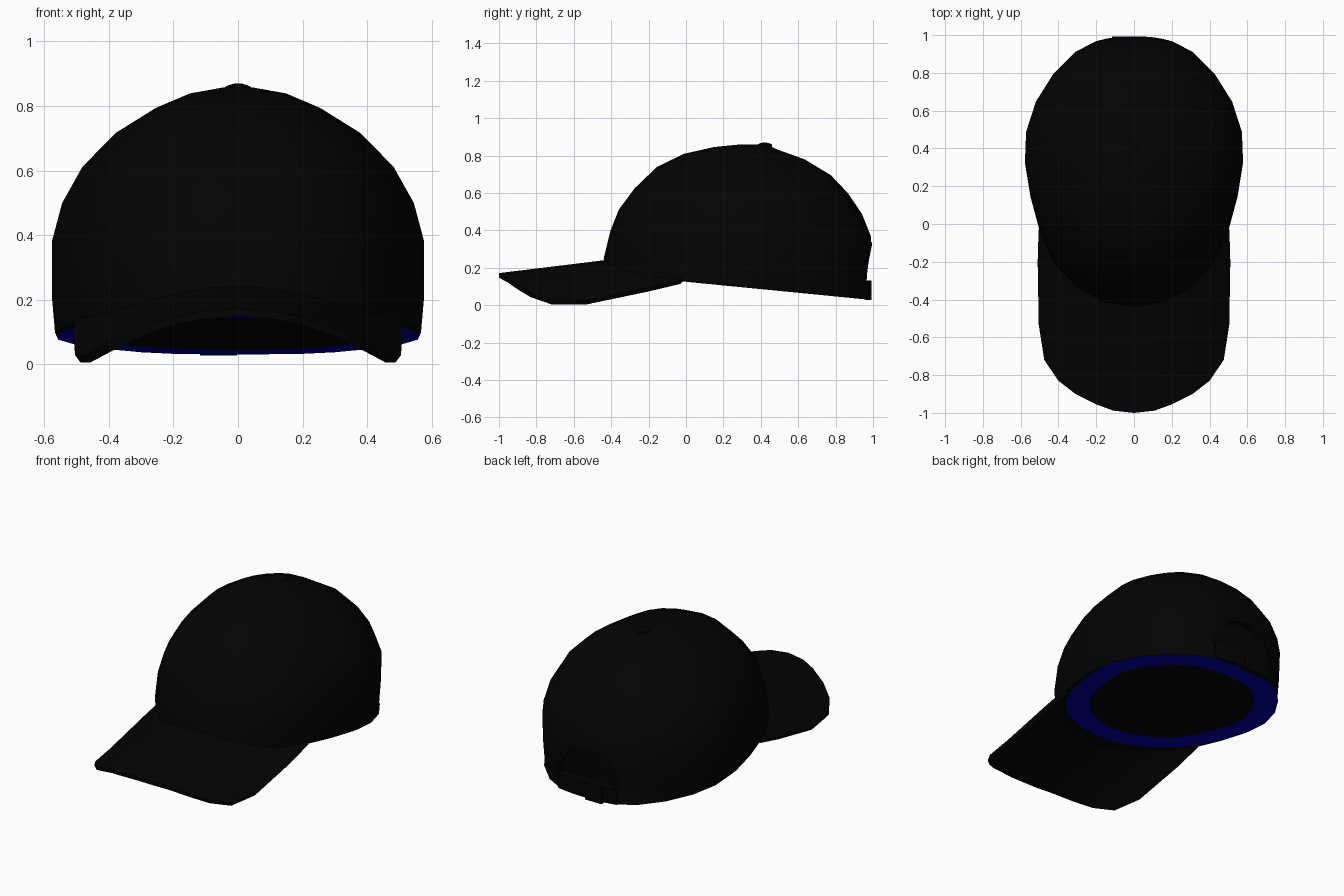
import bpy, bmesh, math

if "Cube" in bpy.data.objects:
    bpy.data.objects.remove(bpy.data.objects["Cube"], do_unlink=True)


def material(name, rgb):
    m = bpy.data.materials.new(name)
    m.use_nodes = True
    m.diffuse_color = (*rgb, 1)
    m.node_tree.nodes["Principled BSDF"].inputs["Base Color"].default_value = (*rgb, 1)
    return m


black = material("black fabric", (0.001, 0.001, 0.001))
navy = material("navy sweatband", (0.0, 0.0, 0.4))


def finish(name, bm, mats):
    bmesh.ops.recalc_face_normals(bm, faces=bm.faces[:])
    me = bpy.data.meshes.new(name)
    bm.to_mesh(me)
    bm.free()
    ob = bpy.data.objects.new(name, me)
    bpy.context.collection.objects.link(ob)
    for m in mats:
        me.materials.append(m)
    return ob


def activate(ob):
    bpy.ops.object.select_all(action='DESELECT')
    ob.select_set(True)
    bpy.context.view_layer.objects.active = ob


def smooth(ob, angle=35):
    activate(ob)
    bpy.ops.object.shade_smooth_by_angle(angle=math.radians(angle))


def bridge(bm, a, b, closed=True, mat=0):
    n = len(a)
    for i in range(n if closed else n - 1):
        j = (i + 1) % n
        bm.faces.new((a[i], a[j], b[j], b[i])).material_index = mat


# Half plan of the head opening, back to front, in units of half-width and half-length
half = [(0, 1), (.345, .97), (.534, .889), (.74, .72), (.9, .51), (.99, .28), (1, .07),
        (.95, -.18), (.862, -.444), (.74, -.667), (.534, -.847), (.29, -.958), (0, -1)]
plan = half + [(-x, y) for x, y in half[-2:0:-1]]

# Crown rings: front z, front y, back z, back y, half-width
rows = [(.158, -.33, .03, .975, .562), (.172, -.437, .036, .977, .567), (.25, -.44, .18, .985, .577),
        (.395, -.405, .365, .99, .577), (.51, -.36, .49, .94, .545), (.625, -.275, .60, .865, .482),
        (.74, -.155, .695, .775, .38), (.81, -.01, .78, .635, .255), (.846, .15, .832, .49, .15),
        (.859, .28, .85, .45, .06)]


def ring_point(row, u, s=1.0):
    zf, yf, zb, yb, w = row
    y = (yf + yb) / 2 + u[1] * s * (yb - yf) / 2
    z = zf + (zb - zf) * (1 + u[1] * s) / 2
    return (u[0] * s * w, y, z)


# Crown: outer surface, sweatband ring underneath, dark head opening
bm = bmesh.new()


def ring(row, s=1.0):
    return [bm.verts.new(ring_point(row, u, s)) for u in plan]


outer = [ring(r) for r in rows]
for a, b in zip(outer, outer[1:]):
    bridge(bm, a, b)
crest = bm.verts.new((0, .4, .859))
for i, v in enumerate(outer[-1]):
    bm.faces.new((v, outer[-1][(i + 1) % len(plan)], crest))
opening = ring(rows[0], .78)
bridge(bm, outer[0], opening, mat=1)
bm.faces.new(opening)
crown = finish("crown", bm, [black, navy])


# Half-moon recess in the back of the crown
def back_y(x, z):
    y = .975 + .015 * min(1, max(0, (z - .03) / .3))
    return y - .6 * max(0, abs(x) - .02) ** 2


arch = [(.195 * math.cos(math.pi * i / 12), .13 + .19 * math.sin(math.pi * i / 12)) for i in range(13)]
bm = bmesh.new()
loops = [[bm.verts.new((x, back_y(x, z) + off, z)) for x, z in arch] for off in (-.035, .1)]
bridge(bm, *loops)
for lp in loops:
    bm.faces.new(lp)
cutter = finish("opening_cutter", bm, [black])
cutter.hide_render = True
activate(crown)
mod = crown.modifiers.new("opening", 'BOOLEAN')
mod.operation = 'DIFFERENCE'
mod.solver = 'EXACT'
mod.object = cutter
bpy.ops.object.modifier_apply(modifier=mod.name)
bpy.data.objects.remove(cutter, do_unlink=True)
smooth(crown)


def wrapped_strip(name, profile):
    """Closed strip around the back: each profile line is a list of (x, z) and an offset."""
    bm = bmesh.new()
    lines = [[bm.verts.new((x, back_y(x, z) + off, z)) for x, z in pts] for pts, off in profile]
    for i in range(4):
        bridge(bm, lines[i], lines[(i + 1) % 4], closed=False)
    for e in (0, -1):
        bm.faces.new([line[e] for line in lines])
    smooth(finish(name, bm, [black]))


# Trim around the recess, and the adjusting strap below it
wide = [(x * 1.1, .13 + (z - .13) * 1.1) for x, z in arch]
wrapped_strip("opening_trim", [(arch, -.015), (arch, .004), (wide, .003), (wide, -.015)])
xs = [-.2 + .2 * i / 6 for i in range(13)]
low, high = [(x, .034) for x in xs], [(x, .13) for x in xs]
wrapped_strip("back_strap", [(low, -.015), (low, .008), (high, .007), (high, -.015)])

# Buckle
bpy.ops.mesh.primitive_cube_add(size=1, location=(-.06, .976, .08))
buckle = bpy.context.object
buckle.name = "buckle"
buckle.scale = (.115, .034, .106)
buckle.data.materials.append(black)
bev = buckle.modifiers.new("soft edges", 'BEVEL')
bev.width = .006

# Brim: curved sheet between the crown's front edge and a rounded outer edge
edge = [(.505, -.03), (.51, -.2), (.507, -.38), (.505, -.53), (.475, -.72), (.4, -.83),
        (.31, -.9), (.2, -.955), (.11, -.988), (0, -1)]
edge += [(-x, y) for x, y in edge[-2::-1]]
seam = [(.475, -.01), (.46, -.05), (.435, -.1), (.4, -.165), (.35, -.23), (.29, -.285),
        (.225, -.33), (.15, -.365), (.08, -.385), (0, -.395)]
seam += [(-x, y) for x, y in seam[-2::-1]]


def brim_z(x, y):
    bend = .79 - .38 * max(0, y + .53)
    return .172 + .122 * (y + 1) - bend * x * x


bm = bmesh.new()
steps = 6
sheets = []
for thick, inset in ((0, 1), (.023, .965)):
    sheet = []
    for k in range(steps + 1):
        t = k / steps
        pts = [(a[0] + (b[0] * inset - a[0]) * t, a[1] + (b[1] - a[1]) * t) for a, b in zip(seam, edge)]
        sheet.append([bm.verts.new((x, y, brim_z(x / (1 + (inset - 1) * t), y) - thick)) for x, y in pts])
    for a, b in zip(sheet, sheet[1:]):
        bridge(bm, a, b, closed=False)
    sheets.append(sheet)
top, under = sheets
for k in (0, -1):
    bridge(bm, top[k], under[k], closed=False)
for e in (0, -1):
    bridge(bm, [r[e] for r in top], [r[e] for r in under], closed=False)
smooth(finish("brim", bm, [black]))

# Button on top
bm = bmesh.new()
loops = [[bm.verts.new((r * math.cos(math.tau * i / 12), .42 + r * math.sin(math.tau * i / 12), z))
          for i in range(12)] for r, z in ((.038, .835), (.04, .859), (.028, .865), (.01, .87))]
for a, b in zip(loops, loops[1:]):
    bridge(bm, a, b)
bm.faces.new(loops[0])
bm.faces.new(loops[-1])
smooth(finish("top_button", bm, [black]), 50)
